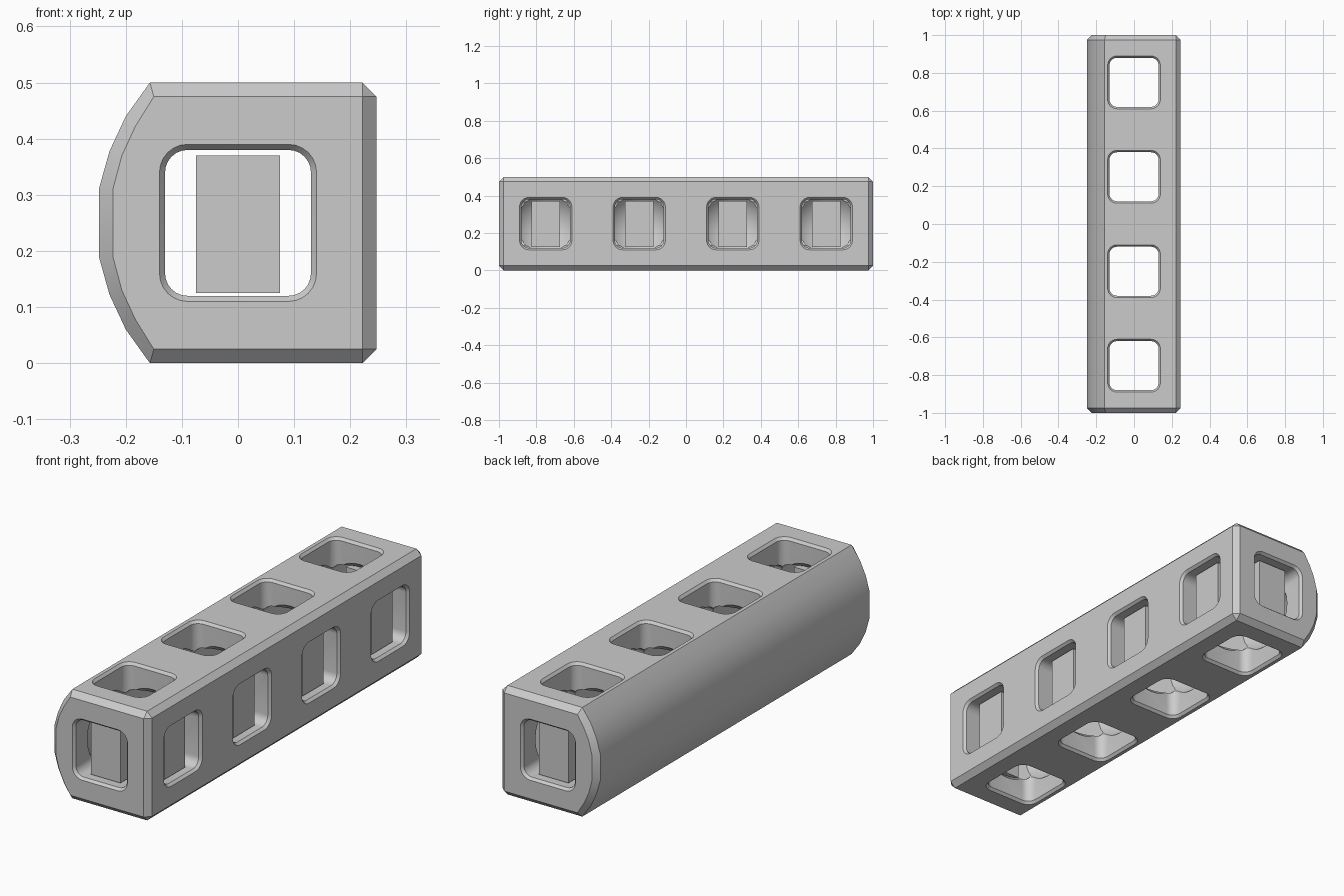
import bpy, bmesh, math

if "Cube" in bpy.data.objects:
    bpy.data.objects.remove(bpy.data.objects["Cube"])

grey = bpy.data.materials.new("light grey")
grey.diffuse_color = (0.6, 0.6, 0.6, 1)
grey.use_nodes = True
grey.node_tree.nodes["Principled BSDF"].inputs["Base Color"].default_value = grey.diffuse_color
CELLS = (-0.75, -0.25, 0.25, 0.75)
MID = 0.25


def finish(name, bm):
    bmesh.ops.remove_doubles(bm, verts=bm.verts, dist=1e-5)
    bmesh.ops.recalc_face_normals(bm, faces=bm.faces)
    me = bpy.data.meshes.new(name)
    bm.to_mesh(me)
    bm.free()
    ob = bpy.data.objects.new(name, me)
    bpy.context.collection.objects.link(ob)
    me.materials.append(grey)
    return ob


def loft(name, rings):
    bm = bmesh.new()
    loops = [[bm.verts.new(p) for p in r] for r in rings]
    n = len(loops[0])
    for a, b in zip(loops, loops[1:]):
        for i in range(n):
            j = (i + 1) % n
            bm.faces.new((a[i], a[j], b[j], b[i]))
    bm.faces.new(loops[0])
    bm.faces.new(loops[-1])
    return finish(name, bm)


def rounded_square(half, radius=0.05, steps=6):
    pts = []
    for q, (sx, sy) in enumerate(((1, 1), (-1, 1), (-1, -1), (1, -1))):
        for k in range(steps + 1):
            a = math.pi / 2 * (q + k / steps)
            pts.append((sx * (half - radius) + radius * math.cos(a),
                        sy * (half - radius) + radius * math.sin(a)))
    return pts


def tunnel(name, axis, y, stations):
    """Rounded square cutter along an axis; stations are (position, half width)."""
    place = {"x": lambda u, v, t: (t, y + u, MID + v),
             "y": lambda u, v, t: (u, t, MID + v),
             "z": lambda u, v, t: (u, y + v, MID + t)}[axis]
    return loft(name, [[place(u, v, t) for u, v in rounded_square(h, h - 0.09)]
                       for t, h in stations])


def mouth(end):
    return [(end - 0.012, 0.13), (end, 0.14), (end + 0.01, 0.148)]


def through(end):
    return [(-t, h) for t, h in reversed(mouth(end))] + mouth(end)


# Beam: curved left side, chamfered right edges and ends
upper_outer = [(-0.248, 0.06), (-0.229, 0.128), (-0.2, 0.19), (-0.157, 0.25),
               (0.222, 0.25), (0.247, 0.225)]
upper_inner = [(-0.223, 0.06), (-0.207, 0.12), (-0.183, 0.172), (-0.15, 0.225),
               (0.222, 0.225), (0.222, 0.225)]


def section(upper, y):
    return [(x, y, MID + z) for x, z in upper] + [(x, y, MID - z) for x, z in reversed(upper)]


# End corner points coincide, so the corners close as triangles
bm = bmesh.new()
rings = [section(upper_inner, -1), section(upper_outer, -0.975),
         section(upper_outer, 0.975), section(upper_inner, 1)]


def add_face(points):
    unique = list(dict.fromkeys(points))
    if len(unique) > 2:
        bm.faces.new([bm.verts.new(p) for p in unique])


for a, b in zip(rings, rings[1:]):
    for i in range(len(a)):
        j = (i + 1) % len(a)
        add_face((a[i], a[j], b[j], b[i]))
add_face(rings[0])
add_face(rings[-1])
beam = finish("beam", bm)

# Cutters: long tunnel, vertical tunnels, side sockets, round chambers
cutters = [tunnel("long_tunnel_cutter", "y", 0, through(1))]
for y in CELLS:
    cutters.append(tunnel("vertical_cutter", "z", y, through(0.25)))
    cutters.append(tunnel("side_cutter", "x", y, [(0, 0.13)] + mouth(0.247)))
    bm = bmesh.new()
    bmesh.ops.create_uvsphere(bm, u_segments=32, v_segments=16, radius=0.203)
    bmesh.ops.translate(bm, verts=bm.verts, vec=(0, y, MID))
    cutters.append(finish("chamber_cutter", bm))

for c in cutters:
    mod = beam.modifiers.new("cut", "BOOLEAN")
    mod.operation = "DIFFERENCE"
    mod.solver = "EXACT"
    mod.object = c
bpy.context.view_layer.update()
evaluated = beam.evaluated_get(bpy.context.evaluated_depsgraph_get())
cut_mesh = bpy.data.meshes.new_from_object(evaluated)
beam.modifiers.clear()
beam.data = cut_mesh
beam.data.materials.clear()
beam.data.materials.append(grey)
for c in cutters:
    bpy.data.objects.remove(c)

bpy.context.view_layer.objects.active = beam
beam.select_set(True)
bpy.ops.object.shade_smooth_by_angle(angle=math.radians(20))


# Blocks set just inside the end and side openings
def block(name, centre, size):
    bm = bmesh.new()
    bmesh.ops.create_cube(bm, size=1)
    bmesh.ops.scale(bm, verts=bm.verts, vec=size)
    bmesh.ops.translate(bm, verts=bm.verts, vec=centre)
    finish(name, bm)


for s in (-1, 1):
    block("end_block", (0, s * 0.923, 0.2475), (0.15, 0.07, 0.245))
for y in CELLS:
    block("side_block", (0.17, y, 0.2475), (0.07, 0.15, 0.245))
